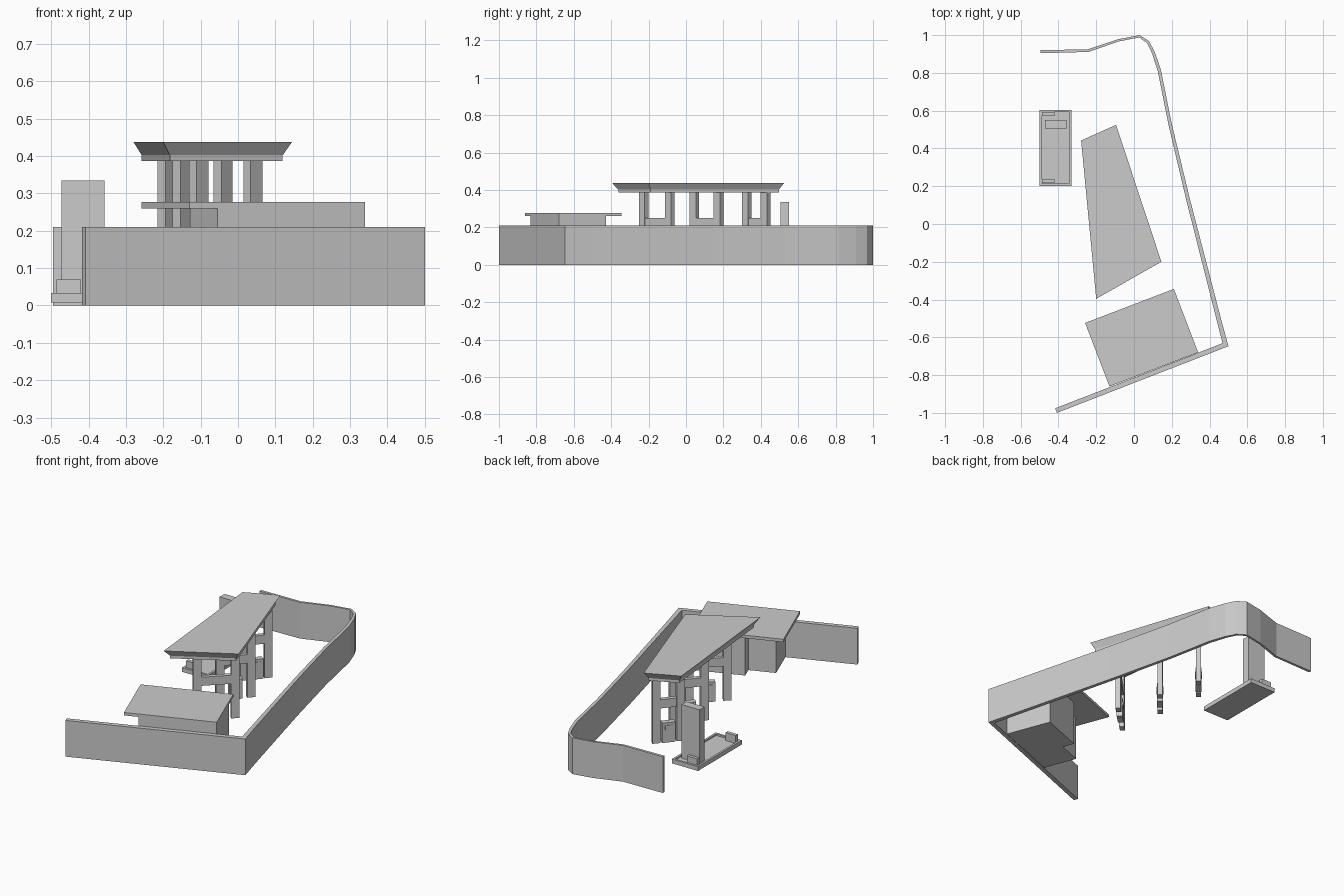
import bpy, bmesh, math
from mathutils import Vector, Matrix

if "Cube" in bpy.data.objects:
    bpy.data.objects.remove(bpy.data.objects["Cube"])


def inset(pts, dists, closed):
    """Shift a path to its right-hand side with mitred corners."""
    p = [Vector(q) for q in pts]
    n = len(p)
    out = []
    for i in range(n):
        dirs = []
        if closed or i > 0:
            dirs.append((p[i] - p[i - 1]).normalized())
        if closed or i < n - 1:
            dirs.append((p[(i + 1) % n] - p[i]).normalized())
        norms = [Vector((d.y, -d.x)) for d in dirs]
        m = sum(norms, Vector((0, 0))).normalized()
        out.append(p[i] + m * dists[i] / m.dot(norms[0]))
    return out


def loft(name, rings):
    """Closed solid from (points, z) rings with equal point counts."""
    bm = bmesh.new()
    loops = [[bm.verts.new((q[0], q[1], z)) for q in pts] for pts, z in rings]
    n = len(loops[0])
    for a, b in zip(loops, loops[1:]):
        for i in range(n):
            j = (i + 1) % n
            bm.faces.new((a[i], a[j], b[j], b[i]))
    bm.faces.new(loops[0][::-1])
    bm.faces.new(loops[-1])
    bmesh.ops.recalc_face_normals(bm, faces=bm.faces)
    me = bpy.data.meshes.new(name)
    bm.to_mesh(me)
    bm.free()
    ob = bpy.data.objects.new(name, me)
    bpy.context.collection.objects.link(ob)
    return ob


def prism(name, pts, z0, z1):
    return loft(name, [(pts, z0), (pts, z1)])


def rect(x0, x1, y0, y1):
    return [(x0, y0), (x1, y0), (x1, y1), (x0, y1)]


def placed(pts, origin, angle):
    r = Matrix.Rotation(angle, 2)
    return [Vector(origin) + r @ Vector(q) for q in pts]


# boundary wall, slightly thicker towards the front
outer = [(-.495, .92), (-.243, .925), (-.085, .978), (.03, 1.0), (.08, .968),
         (.11, .91), (.143, .815), (.2, .53), (.296, .132), (.46, -.5),
         (.5, -.647), (-.408, -1.0)]
thick = [.016, .014, .012, .012, .014, .016, .018, .018, .02, .024, .026, .026]
prism("boundary_wall", outer + inset(outer, thick, False)[::-1], 0, .21)

# flared canopy (clockwise outline)
top = [(-.28, .442), (-.095, .525), (.145, -.2), (-.2, -.396)]
low = inset(top, [.021] * 4, True)
loft("canopy", [(low, .387), (low, .402), (top, .438)])

# three pump frames: two posts, a crossbar and a pump in each
frames = [((-.105, -.227), (.04, -.086)),
          ((-.15, .045), (-.04, .174)),
          ((-.19, .325), (-.105, .425))]
for k, (a, b) in enumerate(frames, 1):
    a, b = Vector(a), Vector(b)
    d = b - a
    ang, mid, half = math.atan2(d.y, d.x), (a + b) / 2, d.length / 2
    for side, c in (("left", a), ("right", b)):
        prism(f"post_{side}_{k}", placed(rect(-.022, .022, -.014, .014), c, ang), 0, .387)
    prism(f"crossbar_{k}", placed(rect(-half + .02, half - .02, -.012, .012), mid, ang), .2, .25)
    prism(f"pump_{k}", placed(rect(-.036, .036, -.016, .016), mid, ang), 0, .115)
    prism(f"pump_screen_{k}", placed(rect(-.02, .02, -.019, .019), mid, ang), .075, .1)

# shop with a recessed entrance corner and overhanging roof
shop_o, shop_a = (-.13, -.86), math.atan2(.18, .47)
body = [(.08, 0), (.503, 0), (.503, .27), (.23, .27), (.23, .2), (.08, .2)]
prism("shop_body", placed(body, shop_o, shop_a), 0, .26)
prism("shop_roof", placed(rect(0, .503, 0, .36), shop_o, shop_a), .26, .277)

# sign island: tray with raised rim
base, inner = rect(-.5, -.332, .202, .604), rect(-.488, -.344, .214, .592)
loft("sign_island", [(base, .008), (base, .033), (inner, .033), (inner, .024)])
prism("sign_panel", rect(-.472, -.357, .505, .55), .022, .335)
for end, y in (("front", .218), ("back", .572)):
    prism(f"island_block_{end}", rect(-.486, -.42, y, y + .02), .022, .07)
